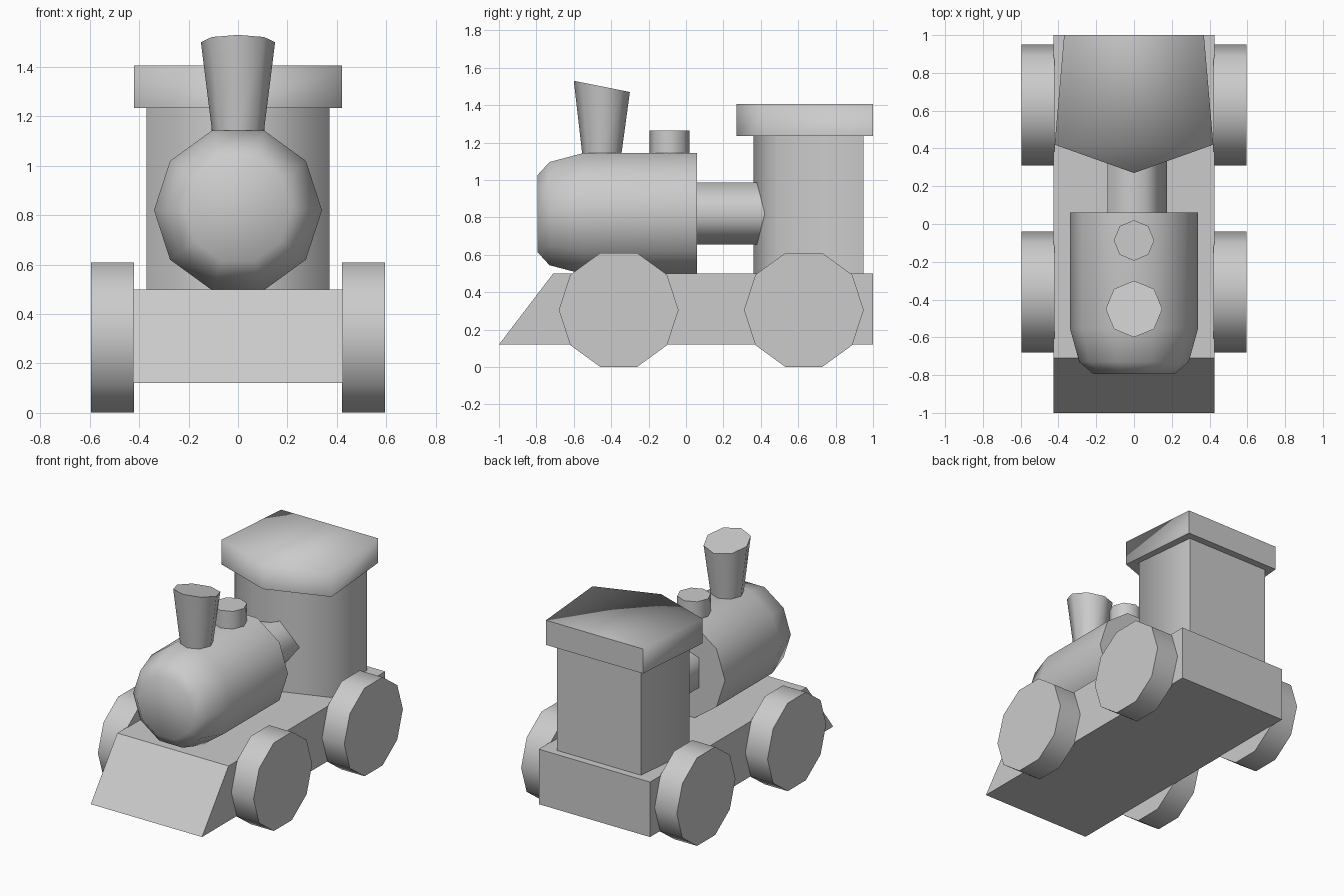
import bpy, bmesh, math
from mathutils import Vector

cube = bpy.data.objects.get("Cube")
if cube:
    bpy.data.objects.remove(cube, do_unlink=True)

# Single plain grey paint
grey = bpy.data.materials.new("light_grey")
grey.use_nodes = True
colour = (0.6, 0.6, 0.6, 1)
grey.diffuse_color = colour
grey.node_tree.nodes["Principled BSDF"].inputs["Base Color"].default_value = colour


def loft(name, rings, flat_start=True, flat_end=True, flat_back=False, flat_all=False):
    """Skin rings of points with end caps; flat areas get sharp borders."""
    bm = bmesh.new()
    vs = [[bm.verts.new(p) for p in ring] for ring in rings]
    n = len(vs[0])
    start = bm.faces.new(vs[0][::-1])
    end = bm.faces.new(vs[-1])
    for a, b in zip(vs, vs[1:]):
        for i in range(n):
            j = (i + 1) % n
            bm.faces.new((a[i], a[j], b[j], b[i]))
    bmesh.ops.recalc_face_normals(bm, faces=bm.faces)
    bm.normal_update()
    for f in bm.faces:
        f.smooth = not flat_all
        sharp = (f is start and flat_start) or (f is end and flat_end)
        if sharp or (flat_back and f.normal.y > 0.99):
            for e in f.edges:
                e.smooth = False
    mesh = bpy.data.meshes.new(name)
    bm.to_mesh(mesh)
    bm.free()
    mesh.materials.append(grey)
    ob = bpy.data.objects.new(name, mesh)
    bpy.context.collection.objects.link(ob)
    return ob


def ring(axis, centre, r, n, tilt=0.0):
    """Regular polygon around an axis; tilt slopes a z ring along y."""
    pts = []
    for i in range(n):
        a = math.tau * i / n
        c, s = r * math.cos(a), r * math.sin(a)
        off = {"x": (0, c, s), "y": (c, 0, s), "z": (c, s, tilt * s)}[axis]
        pts.append(Vector(centre) + Vector(off))
    return pts


def house(front, side, side_y, back, back_y, z):
    """Five-sided plan with a pointed front."""
    return [(0, front, z), (side, side_y, z), (back, back_y, z),
            (-back, back_y, z), (-side, side_y, z)]


# Chassis with sloping front
profile = [(-1, 0.12), (1, 0.12), (1, 0.5), (-0.71, 0.5)]
loft("chassis", [[(x, y, z) for y, z in profile] for x in (-0.425, 0.425)], flat_all=True)

# Four wheels
for side, s in (("left", 1), ("right", -1)):
    for place, y in (("front", -0.36), ("rear", 0.63)):
        loft(f"{place}_{side}_wheel",
             [ring("x", (s * x, y, 0.305), 0.32, 10) for x in (0.42, 0.595)])

# Boiler with rounded nose
loft("boiler", [ring("y", (0, y, 0.82), r, 10) for y, r in
                ((-0.795, 0.215), (-0.73, 0.29), (-0.55, 0.34), (0.06, 0.34))],
     flat_start=False)

# Pipe joining boiler and cab
loft("connecting_pipe", [ring("y", (0, y, 0.82), 0.175, 5) for y in (0.05, 0.46)])

# Chimney with slanted top, and steam dome
loft("chimney", [ring("z", (0, -0.45, 1.14), 0.105, 8),
                 ring("z", (0, -0.45, 1.5), 0.15, 8, -0.2)])
loft("steam_dome", [ring("z", (0, -0.087, z), 0.107, 8) for z in (1.14, 1.265)])

# Cab and its overhanging roof
loft("cab", [house(0.36, 0.37, 0.49, 0.32, 0.95, z) for z in (0.5, 1.24)], flat_back=True)
loft("cab_roof", [house(0.27, 0.42, 0.42, 0.37, 1.0, z) for z in (1.235, 1.405)],
     flat_end=False, flat_back=True)
